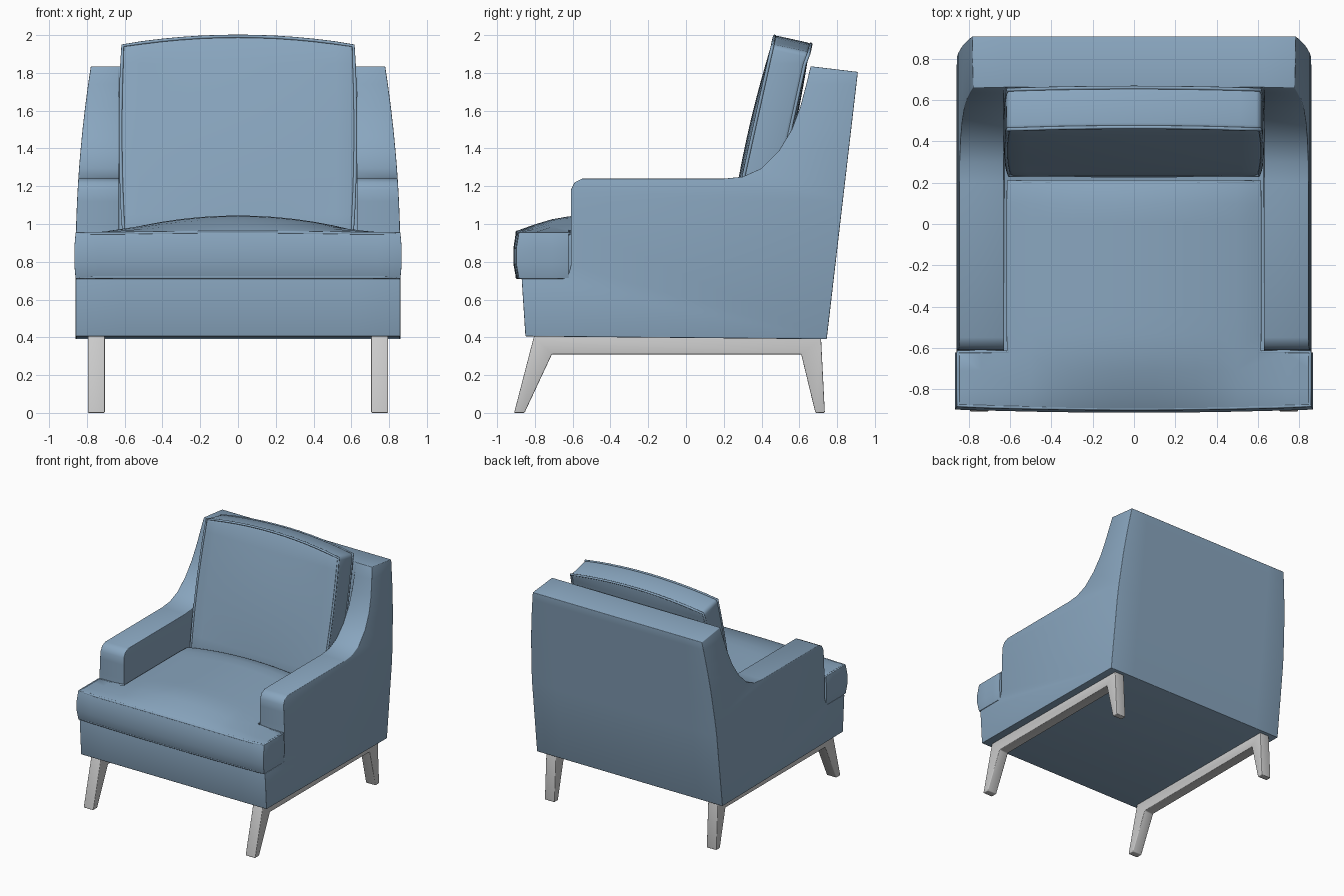
import bpy, bmesh, math
from mathutils import Vector

if "Cube" in bpy.data.objects:
    bpy.data.objects.remove(bpy.data.objects["Cube"])

fabric = bpy.data.materials.new("blue_fabric")
fabric.diffuse_color = (0.25, 0.38, 0.52, 1)
fabric.use_nodes = True
fabric.node_tree.nodes["Principled BSDF"].inputs["Base Color"].default_value = fabric.diffuse_color


def finish(name, bm, cuts=(), deform=None, bevel=0.02, mat=None):
    """Slice a mesh along axes, deform it, round its edges and shade it."""
    for axis, values in cuts:
        normal = Vector([float(i == axis) for i in range(3)])
        for v in values:
            bmesh.ops.bisect_plane(bm, geom=bm.verts[:] + bm.edges[:] + bm.faces[:],
                                   dist=0.004, plane_co=normal * v, plane_no=normal)
    bmesh.ops.recalc_face_normals(bm, faces=bm.faces)
    if deform:
        for v in bm.verts:
            v.co = deform(v.co.copy())
    me = bpy.data.meshes.new(name)
    bm.to_mesh(me)
    bm.free()
    ob = bpy.data.objects.new(name, me)
    bpy.context.collection.objects.link(ob)
    if mat:
        me.materials.append(mat)
    bpy.ops.object.select_all(action='DESELECT')
    ob.select_set(True)
    bpy.context.view_layer.objects.active = ob
    mod = ob.modifiers.new("round", 'BEVEL')
    mod.width, mod.segments = bevel, 3
    mod.limit_method, mod.angle_limit = 'ANGLE', math.radians(50)
    bpy.ops.object.modifier_apply(modifier="round")
    bpy.ops.object.shade_smooth_by_angle(angle=math.radians(40))
    return ob


def prism(points, place, lo, hi):
    """Extrude a closed outline; place(a, b, t) gives the 3D position."""
    bm = bmesh.new()
    rings = [[bm.verts.new(place(a, b, t)) for a, b in points] for t in (lo, hi)]
    n = len(points)
    for i in range(n):
        j = (i + 1) % n
        bm.faces.new((rings[0][i], rings[0][j], rings[1][j], rings[1][i]))
    for r in rings:
        bm.faces.new(r)
    return bm


def welt(name, points, place, level, deform, centre):
    """Thin piping that follows a deformed outline."""
    path = []
    for i, p in enumerate(points):
        q = Vector(points[(i + 1) % len(points)])
        p = Vector(p)
        n = max(1, round((q - p).length / 0.1))
        path += [p.lerp(q, k / n) for k in range(n)]
    cu = bpy.data.curves.new(name, 'CURVE')
    cu.dimensions, cu.bevel_depth, cu.bevel_resolution = '3D', 0.009, 2
    sp = cu.splines.new('POLY')
    sp.points.add(len(path) - 1)
    sp.use_cyclic_u = True
    c = Vector(centre)
    for sp_pt, p in zip(sp.points, path):
        co = deform(Vector(place(p.x, p.y, level)))
        sp_pt.co = (*(c + (co - c) * 0.99), 1)
    cu.materials.append(fabric)
    bpy.context.collection.objects.link(bpy.data.objects.new(name, cu))


def steps(lo, hi, n):
    return [lo + (hi - lo) * i / n for i in range(n + 1)]


# Upholstered frame: base, arms and back in one shell (y, z outlines)
base = [(-0.85, 0.405), (0.745, 0.39), (0.91, 1.805), (0.66, 1.835)]
sweep = [(0.637, 1.74), (0.605, 1.62), (0.56, 1.5), (0.49, 1.385), (0.4, 1.295),
         (0.3, 1.25), (0.2, 1.24), (-0.55, 1.24), (-0.59, 1.22), (-0.61, 1.18),
         (-0.61, 0.78), (-0.62, 0.74)]
ledge, front, crease = (-0.65, 0.71), (-0.87, 0.71), (0.5, 0.71)
arm_outline = base + sweep + [ledge, front]
mid_outline = base + [crease, ledge, front]
bm = bmesh.new()
made = {}


def vert(x, p):
    if (x, p) not in made:
        made[x, p] = bm.verts.new((x, *p))
    return made[x, p]


for outline, x0, x1 in ((arm_outline, -0.86, -0.63), (mid_outline, -0.63, 0.63),
                        (arm_outline, 0.63, 0.86)):
    for p, q in zip(outline, outline[1:] + outline[:1]):
        bm.faces.new((vert(x0, p), vert(x0, q), vert(x1, q), vert(x1, p)))
for s in (-1, 1):
    bm.faces.new([vert(s * 0.86, p) for p in arm_outline])
    bm.faces.new([vert(s * 0.63, p) for p in [base[3]] + sweep + [ledge, crease]])


def taper(c):
    if abs(c.x) > 0.8:
        c.x = math.copysign(0.86 - 0.08 * max(0, (c.z - 0.8) / 1.03) ** 2, c.x)
    return c


finish("chair_frame", bm, [(2, (1.0, 1.12, 1.385, 1.5, 1.62, 1.74))], taper, 0.022, fabric)

# Seat cushion: T-shaped and crowned
half = [(0.86, -0.885), (0.86, -0.622), (0.615, -0.622), (0.615, 0.21)]
seat_outline = half + [(-x, y) for x, y in reversed(half)]


def flat(a, b, t):
    return (a, b, t)


def crown(c):
    x, y, z = c
    px = max(0, 1 - (x / 0.66) ** 2)
    t = min(1, max(0, (y + 0.9) / 0.36))
    if z > 0.9:
        c.z += 0.09 * px * t * (2 - t) * (1 if y < 0.15 else 0.7)
    if y < -0.86:
        c.y -= 0.015 * (1 - (x / 0.86) ** 2)
        if 0.75 < z < 0.9:
            c.y -= 0.014
    if abs(x) > 0.84 and 0.75 < z < 0.9:
        c.x *= 1.008
    return c


finish("seat_cushion", prism(seat_outline, flat, 0.712, 0.955),
       [(0, steps(-0.5, 0.5, 10) + [-0.74, 0.74]),
        (1, steps(-0.8, 0.1, 10)), (2, (0.79, 0.87))], crown, 0.025, fabric)
for label, z in (("top", 0.95), ("bottom", 0.717)):
    welt("seat_piping_" + label, seat_outline, flat, z, crown, (0, -0.34, 0.83))

# Back cushion: leaning, with an arched top
back_outline = [(-0.61, 0.93), (0.61, 0.93)] + [
    (x, 1.95 + 0.05 * (1 - (x / 0.615) ** 2)) for x in steps(0.615, -0.615, 12)]


def upright(a, b, t):
    return (a, t, b)


def lean(c):
    x, y, z = c
    u, v = x / 0.62, (z - 1.45) / 0.53
    puff = max(0, 1 - u * u) * max(0, 1 - v * v)
    c.y += 0.22 * (z - 0.95) + (-0.025 if y < 0.3 else 0.02) * puff
    if z > 1.9:
        c.z -= 0.22 * (y - 0.235)
    c.x *= 1 + 0.025 * max(0, 1 - v * v)
    return c


finish("back_cushion", prism(back_outline, upright, 0.235, 0.435),
       [(0, steps(-0.5125, 0.5125, 10)), (2, steps(1.05, 1.85, 8))], lean, 0.025, fabric)
for label, y in (("front", 0.239), ("rear", 0.431)):
    welt("back_piping_" + label, back_outline, upright, y, lean,
         (0, lean(Vector((0.62, y, 1.45))).y, 1.45))

# Leg frames: splayed front and rear legs joined by a rail
leg_outline = [(-0.91, 0), (-0.805, 0.405), (0.715, 0.395), (0.735, 0), (0.685, 0),
               (0.61, 0.31), (-0.71, 0.31), (-0.855, 0)]
for side, s in (("left", -1), ("right", 1)):
    finish("leg_frame_" + side,
           prism(leg_outline, lambda a, b, t: (t, a, b), s * 0.705, s * 0.795), bevel=0.006)
